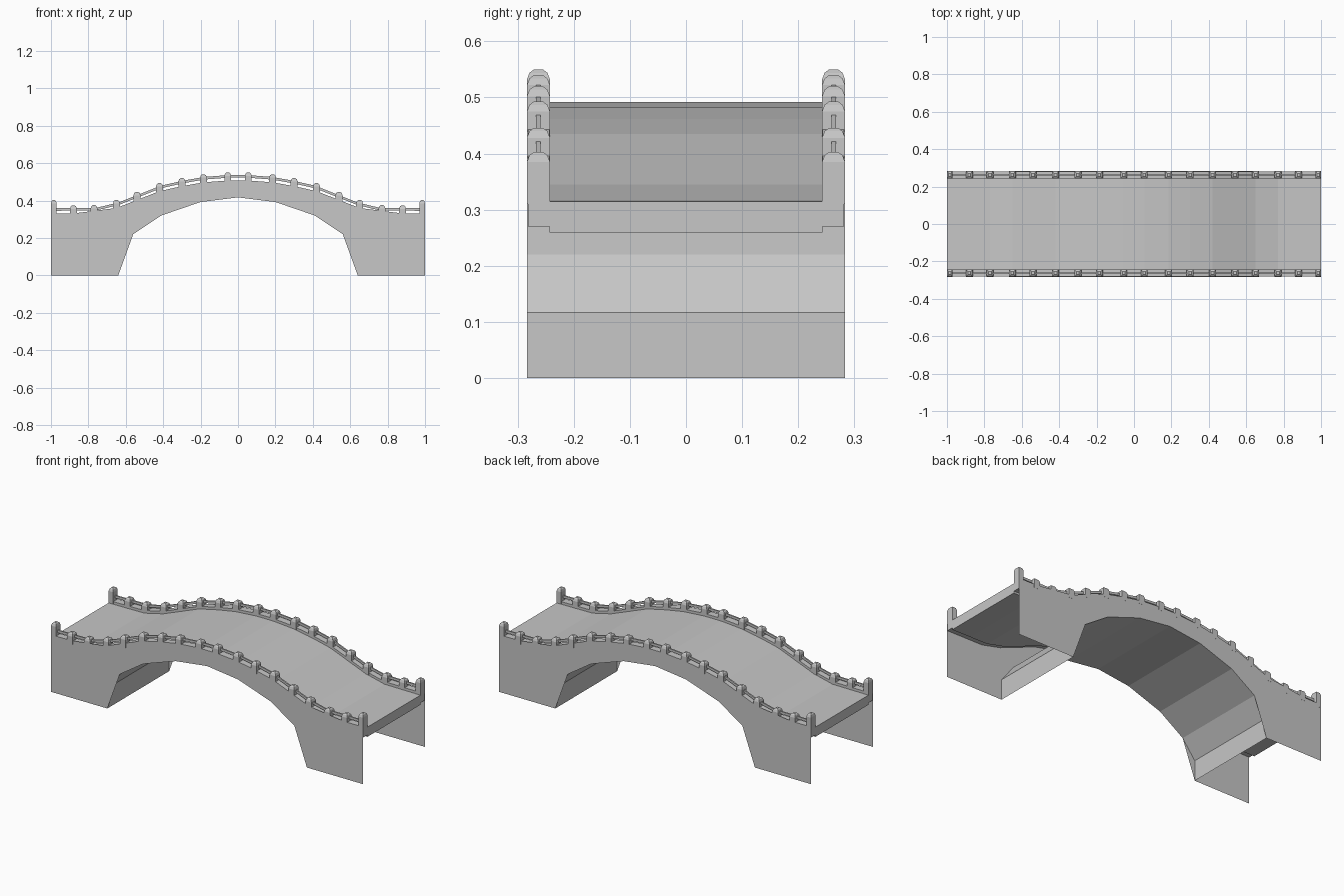
import bpy, bmesh

cube = bpy.data.objects.get("Cube")
if cube:
    bpy.data.objects.remove(cube, do_unlink=True)

stone = bpy.data.materials.new("grey_stone")
stone.use_nodes = True
GREY = (0.57, 0.57, 0.57, 1)
stone.diffuse_color = GREY
stone.node_tree.nodes["Principled BSDF"].inputs["Base Color"].default_value = GREY

# Half profiles from the end of the bridge to its middle: (x, z)
HALF_CURB = [(1, .33), (.88, .331), (.77, .332), (.65, .36), (.54, .403),
             (.42, .45), (.3, .477), (.185, .497), (.055, .507)]
HALF_ARCH = [(.64, 0), (.64, .117), (.56, .22), (.41, .32), (.2, .392)]


def mirrored(half, middle=()):
    return [(-x, z) for x, z in half] + list(middle) + half[::-1]


CURB = mirrored(HALF_CURB)
ARCH = mirrored(HALF_ARCH, [(0, .417)])
OUT, INN = .283, .243          # outer and inner edge of the parapet
MID = (OUT + INN) / 2


def finish(name, bm):
    bmesh.ops.recalc_face_normals(bm, faces=bm.faces)
    mesh = bpy.data.meshes.new(name)
    bm.to_mesh(mesh)
    bm.free()
    mesh.materials.append(stone)
    obj = bpy.data.objects.new(name, mesh)
    bpy.context.collection.objects.link(obj)
    return obj


def loft(bm, rings, closed=True, caps=True):
    """Skin a list of vertex rings."""
    rings = [[bm.verts.new(p) for p in ring] for ring in rings]
    n = len(rings[0])
    for a, b in zip(rings, rings[1:]):
        for i in range(n if closed else n - 1):
            j = (i + 1) % n
            bm.faces.new((a[i], a[j], b[j], b[i]))
    if caps:
        bm.faces.new(rings[0])
        bm.faces.new(rings[-1])


def sweep(name, path, y0, y1, low, high):
    """Rectangular section swept along a profile."""
    bm = bmesh.new()
    loft(bm, [[(x, y0, z + low), (x, y1, z + low), (x, y1, z + high), (x, y0, z + high)]
              for x, z in path])
    return finish(name, bm)


def post_rings(x, y, wx, wy, steps):
    """Square rings for a post; steps are (height, width factor)."""
    return [[(x + sx * wx * f / 2, y + sy * wy * f / 2, z)
             for sx, sy in ((-1, -1), (1, -1), (1, 1), (-1, 1))] for z, f in steps]


# Road slab
sweep("deck", CURB, -INN, INN, -.071, -.015)

# Arch barrel, a single sheet across the full width
bm = bmesh.new()
loft(bm, [[(x, -OUT, z), (x, OUT, z)] for x, z in ARCH], closed=False, caps=False)
finish("arch_barrel", bm)

for side, s in (("front", -1), ("back", 1)):
    # Side wall sheet with the arch opening
    bm = bmesh.new()
    outline = [(-1, 0)] + CURB + [(1, 0)] + ARCH[::-1]
    face = bm.faces.new([bm.verts.new((x, s * OUT, z)) for x, z in outline])
    bmesh.ops.triangulate(bm, faces=[face])
    wall = finish(side + "_wall", bm)
    if wall.data.polygons[0].normal.y * s < 0:
        wall.data.flip_normals()

    # Raised curb and the rail above it
    sweep(side + "_curb", CURB, s * INN, s * (OUT - .001), -.06, 0)
    sweep(side + "_rail", [(x * .985, z) for x, z in CURB],
          s * MID - .004, s * MID + .004, .015, .029)

    # Posts with chamfered caps, taller at the ends
    bm = bmesh.new()
    for x, z in CURB:
        end = abs(x) == 1
        wx = .03 if end else .037
        cx = x * (1 - wx / 2) if end else x
        top = z + (.073 if end else .043)
        steps = [(z - .02, 1), (top - .018, 1), (top - .006, .78), (top, .38)]
        loft(bm, post_rings(cx, s * MID, wx, .041, steps))
    finish(side + "_posts", bm)
